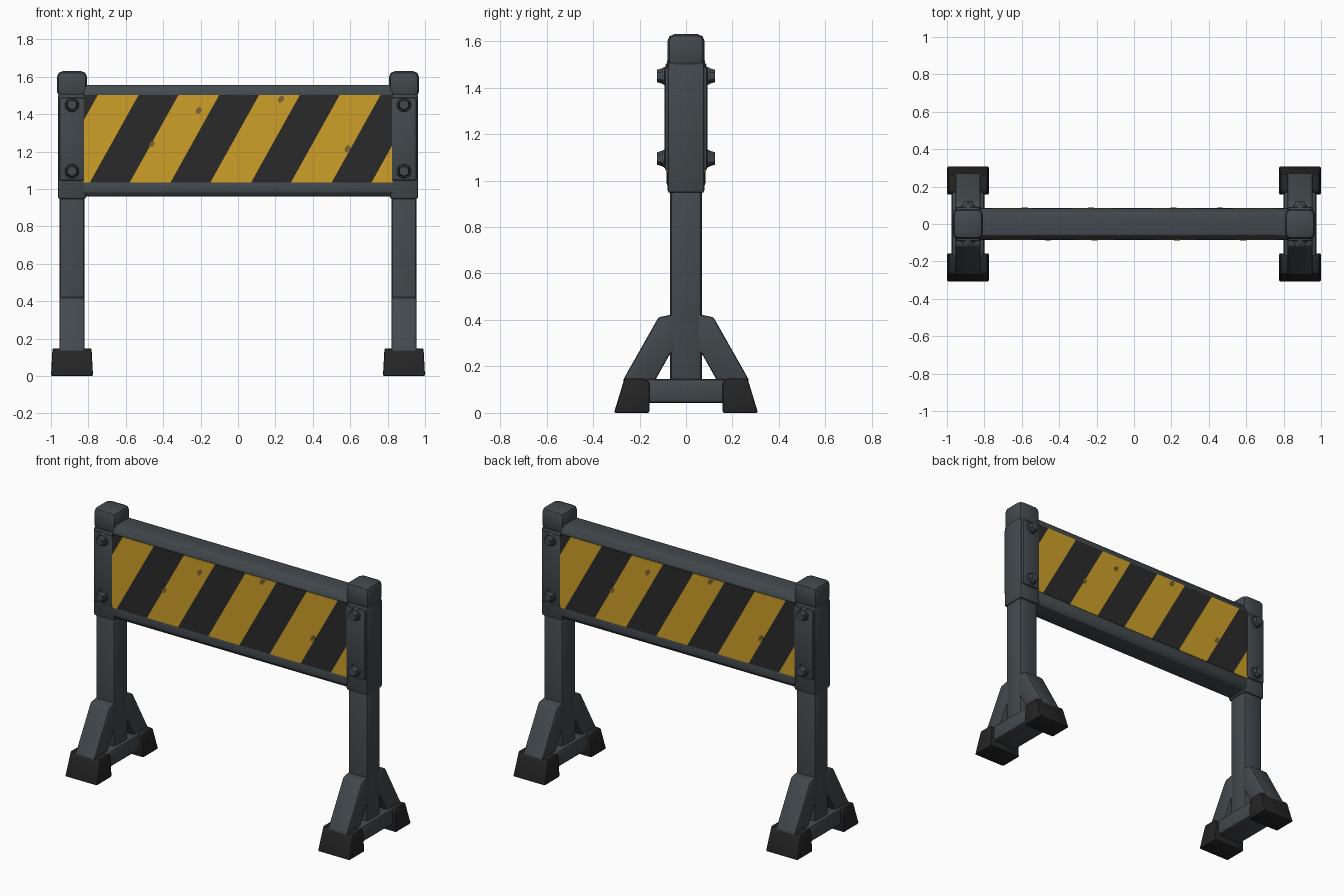
import bpy, bmesh, math
from mathutils import Matrix, Vector

cube = bpy.data.objects.get("Cube")
if cube:
    bpy.data.objects.remove(cube, do_unlink=True)


def material(name, rgb):
    m = bpy.data.materials.new(name)
    m.use_nodes = True
    m.diffuse_color = (*rgb, 1)
    m.node_tree.nodes["Principled BSDF"].inputs["Base Color"].default_value = (*rgb, 1)
    return m


STEEL = material("dark grey steel", (0.055, 0.066, 0.074))
RUBBER = material("black rubber", (0.018, 0.018, 0.018))
BLACK = material("black paint", (0.023, 0.023, 0.023))
YELLOW = material("yellow paint", (0.62, 0.35, 0.022))
WORN = material("worn paint", (0.2, 0.13, 0.035))


def finish(name, bm, mats, bevel=0.0, segments=2):
    """Bevel the edges, then turn the bmesh into a smooth object with sharp creases."""
    if bevel:
        bmesh.ops.bevel(bm, geom=bm.edges[:], offset=bevel, segments=segments,
                        profile=0.5, affect='EDGES', clamp_overlap=True)
    bmesh.ops.recalc_face_normals(bm, faces=bm.faces[:])
    me = bpy.data.meshes.new(name)
    bm.to_mesh(me)
    bm.free()
    for m in mats:
        me.materials.append(m)
    me.shade_smooth()
    me.set_sharp_from_angle(angle=math.radians(32))
    ob = bpy.data.objects.new(name, me)
    bpy.context.collection.objects.link(ob)
    return ob


def box(name, x, y, z, mat=STEEL, bevel=0.012):
    """Box from (low, high) ranges on each axis."""
    bm = bmesh.new()
    bmesh.ops.create_cube(bm, size=1)
    for v in bm.verts:
        v.co = [r[0] if c < 0 else r[1] for c, r in zip(v.co, (x, y, z))]
    return finish(name, bm, [mat], bevel)


def prism(name, profile, x0, x1, mat=STEEL, bevel=0.012, pinch=0.0):
    """Extrude a (y, z) profile along x; pinch narrows the upper corners."""
    bm = bmesh.new()
    face = bm.faces.new([bm.verts.new((x0, y, z)) for y, z in profile])
    moved = bmesh.ops.extrude_face_region(bm, geom=[face])["geom"]
    bmesh.ops.translate(bm, vec=(x1 - x0, 0, 0),
                        verts=[g for g in moved if isinstance(g, bmesh.types.BMVert)])
    top = max(z for _, z in profile)
    mid = (x0 + x1) / 2
    for v in bm.verts:
        v.co.x += math.copysign(pinch, mid - v.co.x) * v.co.z / top
    return finish(name, bm, [mat], bevel)


def bolt(name, x, z, s):
    """Hexagonal bolt head on a round washer, facing +y or -y."""
    bm = bmesh.new()
    for sides, r0, r1, depth, y in ((12, 0.04, 0.036, 0.016, 0.094),
                                    (6, 0.035, 0.027, 0.028, 0.110)):
        turn = Matrix.Translation((x, s * y, z)) @ Matrix.Rotation(s * -math.pi / 2, 4, 'X')
        bmesh.ops.create_cone(bm, cap_ends=True, segments=sides, radius1=r0, radius2=r1,
                              depth=depth, matrix=turn)
    return finish(name, bm, [STEEL])


# Two uprights with sleeves, caps, bolts, braces and feet
LEG = 0.8875
FOOT = [(0.31, 0.0), (0.265, 0.148), (0.175, 0.148), (0.157, 0.13), (0.157, 0.0)]
BRACE = [(0.05, 0.425), (0.118, 0.412), (0.272, 0.14), (0.25, 0.09),
         (0.15, 0.11), (0.068, 0.255), (0.05, 0.26)]
for side, sx in (("left", 1), ("right", -1)):
    c = sx * LEG

    def span(half, centre=c):
        return centre - half, centre + half

    box(f"{side}_post", span(0.067), (-0.068, 0.068), (0.08, 1.0), bevel=0.016)
    box(f"{side}_sleeve", span(0.076), (-0.08, 0.08), (0.945, 1.51), bevel=0.016)
    box(f"{side}_cap", span(0.08), (-0.08, 0.08), (1.49, 1.63), bevel=0.03)
    box(f"{side}_foot_bar", span(0.088), (-0.18, 0.18), (0.042, 0.146), bevel=0.018)
    for end, sy in (("back", 1), ("front", -1)):
        box(f"{side}_{end}_clamp", span(0.066), sorted((sy * 0.06, sy * 0.092)),
            (1.045, 1.49), bevel=0.01)
        for level, z in (("lower", 1.095), ("upper", 1.45)):
            bolt(f"{side}_{end}_{level}_bolt", c, z, sy)
        prism(f"{side}_{end}_brace", [(sy * y, z) for y, z in BRACE], *span(0.068),
              bevel=0.01)
        prism(f"{side}_{end}_foot", [(sy * y, z) for y, z in FOOT], *span(0.1125),
              mat=RUBBER, bevel=0.008, pinch=0.008)

# Board frame: the rails have sloping shoulders
W, Z0, Z1 = 0.825, 1.035, 1.502
TOP_RAIL = [(-0.083, 1.49), (-0.083, 1.512), (-0.06, 1.556),
            (0.06, 1.556), (0.083, 1.512), (0.083, 1.49)]
BOTTOM_RAIL = [(-0.084, 1.045), (-0.084, 0.985), (-0.065, 0.96),
               (0.065, 0.96), (0.084, 0.985), (0.084, 1.045)]
prism("top_rail", TOP_RAIL, -W, W, bevel=0.006)
prism("bottom_rail", BOTTOM_RAIL, -W, W, bevel=0.006)
box("board_core", (-W, W), (-0.078, 0.078), (Z0 - 0.01, Z1 + 0.01), BLACK, bevel=0)

# Striped faces: a plate is sliced along slanted lines and coloured by band
PITCH, BAND, FIRST, RUN = 0.431, 0.218, -0.75, 0.26
LEAN = RUN / (Z1 - Z0)


def striped_plate(name, turn):
    bm = bmesh.new()
    bmesh.ops.create_cube(bm, size=1)
    for v in bm.verts:
        v.co = (v.co.x * 2 * W, -0.082 + v.co.y * 0.009, (Z0 + Z1) / 2 + v.co.z * (Z1 - Z0))
    for i in range(-1, 6):
        for edge in (0, BAND):
            bmesh.ops.bisect_plane(bm, geom=bm.verts[:] + bm.edges[:] + bm.faces[:],
                                   plane_co=(FIRST + i * PITCH + edge, 0, Z1),
                                   plane_no=Vector((1, 0, -LEAN)).normalized())
    for f in bm.faces:
        p = f.calc_center_median()
        f.material_index = int((p.x + LEAN * (Z1 - p.z) - FIRST) % PITCH < BAND)
    bmesh.ops.rotate(bm, cent=(0, 0, 0), matrix=Matrix.Rotation(turn, 3, 'Z'), verts=bm.verts[:])
    return finish(name, bm, [BLACK, YELLOW])


def paint_chip(name, x, z, r, turn):
    """Thin irregular flake of worn paint."""
    bm = bmesh.new()
    bmesh.ops.create_cone(bm, cap_ends=True, segments=7, radius1=r, radius2=r, depth=0.004,
                          matrix=Matrix.Translation((x, -0.0865, z))
                          @ Matrix.Rotation(math.pi / 2, 4, 'X'))
    for v in bm.verts:
        v.co.x = x + (v.co.x - x) * 0.8 + (v.co.z - z) * 0.3
    bmesh.ops.rotate(bm, cent=(0, 0, 0), matrix=Matrix.Rotation(turn, 3, 'Z'), verts=bm.verts[:])
    return finish(name, bm, [WORN])


for face, turn in (("front", 0), ("back", math.pi)):
    striped_plate(f"{face}_striped_panel", turn)
    for n, (x, z, r) in enumerate(((0.23, 1.48, 0.02), (-0.21, 1.42, 0.019),
                                   (-0.46, 1.24, 0.017), (0.585, 1.215, 0.02))):
        paint_chip(f"{face}_paint_chip_{n + 1}", x, z, r, turn)
